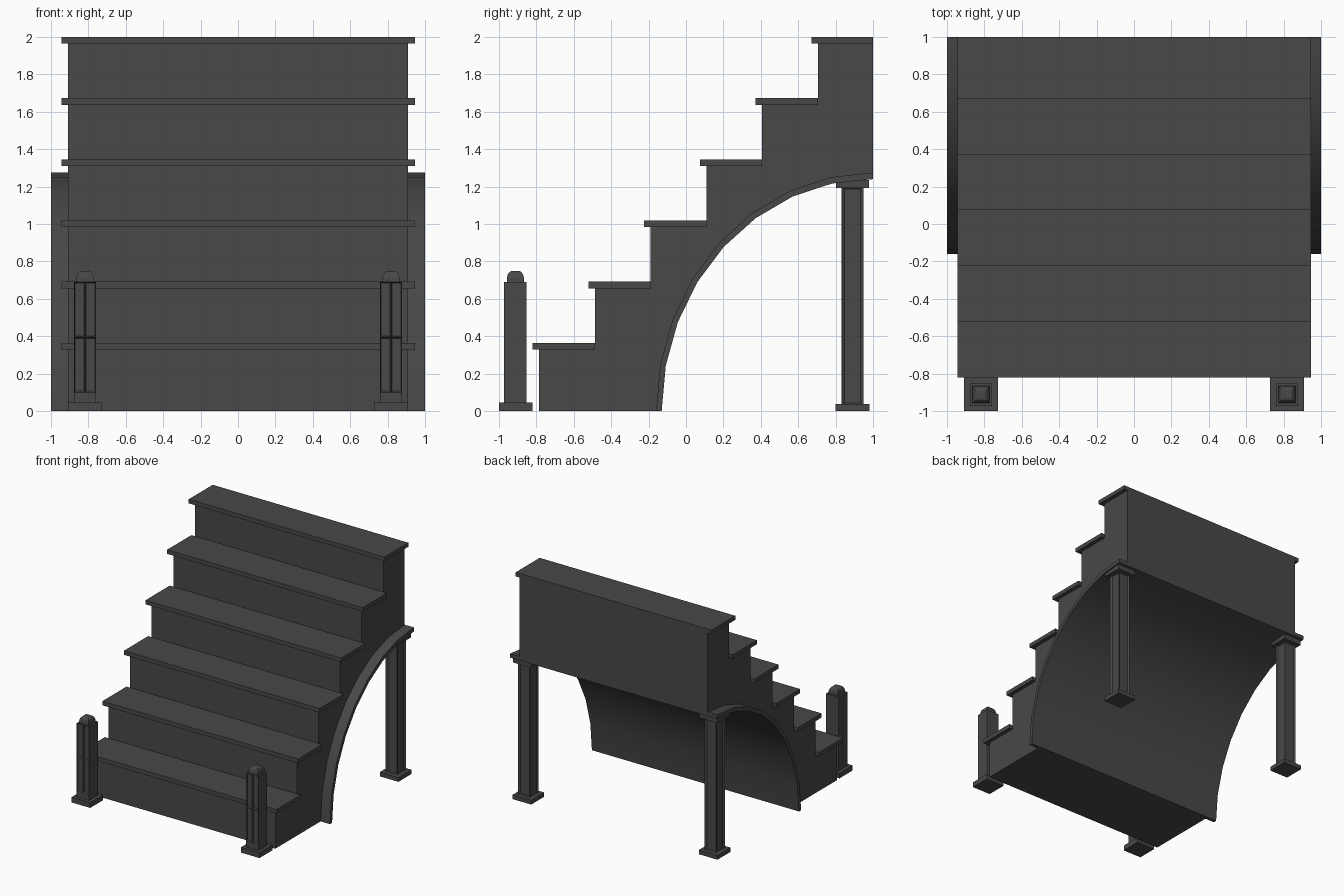
import bpy, bmesh, math
from mathutils import Vector

if "Cube" in bpy.data.objects:
    bpy.data.objects.remove(bpy.data.objects["Cube"])

grey = bpy.data.materials.new("dark grey stone")
grey.diffuse_color = (0.065, 0.065, 0.065, 1)
grey.use_nodes = True
grey.node_tree.nodes["Principled BSDF"].inputs["Base Color"].default_value = grey.diffuse_color


def finish(name, bm):
    bmesh.ops.recalc_face_normals(bm, faces=bm.faces[:])
    me = bpy.data.meshes.new(name)
    bm.to_mesh(me)
    bm.free()
    me.materials.append(grey)
    ob = bpy.data.objects.new(name, me)
    bpy.context.collection.objects.link(ob)
    return ob


def box_bm(x0, x1, y0, y1, z0, z1):
    bm = bmesh.new()
    bmesh.ops.create_cube(bm, size=1)
    for v in bm.verts:
        v.co = Vector(((x0 + x1) / 2 + v.co.x * (x1 - x0),
                       (y0 + y1) / 2 + v.co.y * (y1 - y0),
                       (z0 + z1) / 2 + v.co.z * (z1 - z0)))
    return bm


def box(name, *dims):
    return finish(name, box_bm(*dims))


def extrude_x(name, profile, half):
    # side profile of (y, z) points stretched across the width
    bm = bmesh.new()
    f = bm.faces.new([bm.verts.new((-half, y, z)) for y, z in profile])
    r = bmesh.ops.extrude_face_region(bm, geom=[f])
    bmesh.ops.translate(bm, vec=(2 * half, 0, 0),
                        verts=[g for g in r["geom"] if isinstance(g, bmesh.types.BMVert)])
    return finish(name, bm)


def ellipse(a, b, n=8):
    # quarter arch from the floor up to the back edge
    return [(1 - a * math.cos(math.pi / 2 * i / n), b * math.sin(math.pi / 2 * i / n))
            for i in range(n + 1)]


# stair body with stepped top and arched underside
N = 6
risers = [-0.785 + 0.298 * i for i in range(N)]
tops = [0.365 + 0.327 * i for i in range(N)]
T = 0.036
steps = [(risers[0], 0)]
for i in range(N):
    steps.append((risers[i], tops[i] - T / 2))
    steps.append((risers[i + 1] if i < N - 1 else 1.0, tops[i] - T / 2))
extrude_x("stair_body", steps + ellipse(1.145, 1.258)[::-1], 0.91)

# overhanging treads
for i in range(N):
    back = risers[i + 1] if i < N - 1 else 1.0
    box(f"tread_{i + 1}", -0.945, 0.945, risers[i] - 0.035, back, tops[i] - T, tops[i])

# curved arch band under the stairs
arch = extrude_x("arch_band", ellipse(1.16, 1.275) + ellipse(1.13, 1.24)[::-1], 1.0)
bpy.context.view_layer.objects.active = arch
arch.select_set(True)
bpy.ops.object.shade_smooth_by_angle(angle=math.radians(30))


def block(name, cx, cy, h, z0, z1):
    return box(name, cx - h, cx + h, cy - h, cy + h, z0, z1)


for s, side in ((-1, "left"), (1, "right")):
    # rear support column with recessed panels
    cx, cy = 0.9 * s, 0.89
    block(f"{side}_column_base", cx, cy, 0.09, 0, 0.037)
    block(f"{side}_column_capital", cx, cy, 0.088, 1.193, 1.236)
    h = 0.058
    bm = box_bm(cx - h, cx + h, cy - h, cy + h, 0.03, 1.2)
    bmesh.ops.inset_individual(bm, faces=[f for f in bm.faces if abs(f.normal.z) < 0.5],
                               thickness=0.02, depth=-0.012)
    finish(f"{side}_column_shaft", bm)

    # front newel post with four recessed panes
    cx, cy = 0.818 * s, -0.912
    box(f"{side}_newel_base", cx - 0.09, cx + 0.09, -1.0, -0.822, 0, 0.046)
    h = 0.06
    bm = box_bm(cx - h, cx + h, cy - h, cy + h, 0.04, 0.69)
    for co, no in (((cx, 0, 0), (1, 0, 0)), ((0, 0, 0.395), (0, 0, 1)), ((0, 0, 0.1), (0, 0, 1))):
        bmesh.ops.bisect_plane(bm, geom=bm.verts[:] + bm.edges[:] + bm.faces[:],
                               plane_co=co, plane_no=no)
    bm.normal_update()
    panes = [f for f in bm.faces if f.normal.y < -0.5 and f.calc_center_median().z > 0.1]
    bmesh.ops.inset_individual(bm, faces=panes, thickness=0.009, depth=-0.012)
    finish(f"{side}_newel_shaft", bm)

    # rounded square cap
    bm = bmesh.new()
    rings = []
    for r, z in ((0.046, 0.685), (0.046, 0.71), (0.041, 0.731), (0.029, 0.745), (0.022, 0.748)):
        rings.append([bm.verts.new((cx + r * a, cy + r * b, z))
                      for a, b in ((-1, -1), (1, -1), (1, 1), (-1, 1))])
    for lo, hi in zip(rings, rings[1:]):
        for k in range(4):
            bm.faces.new((lo[k], lo[(k + 1) % 4], hi[(k + 1) % 4], hi[k]))
    bm.faces.new(rings[0][::-1])
    bm.faces.new(rings[-1])
    finish(f"{side}_newel_cap", bm)
